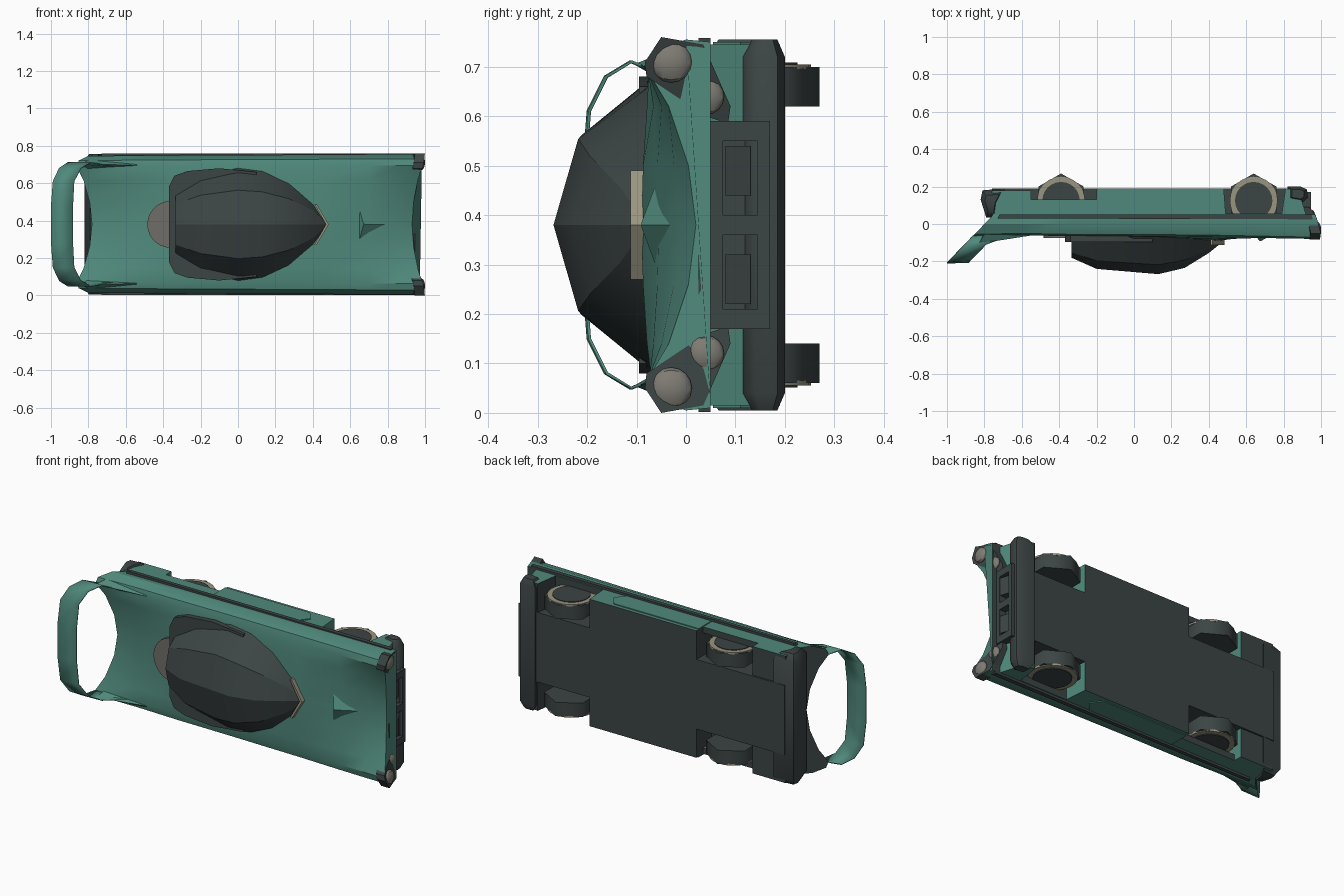
import bpy, bmesh, math
from mathutils import Matrix, Vector

cube = bpy.data.objects.get("Cube")
if cube:
    bpy.data.objects.remove(cube, do_unlink=True)


def material(name, rgb):
    m = bpy.data.materials.new(name)
    m.use_nodes = True
    m.diffuse_color = (*rgb, 1)
    m.node_tree.nodes["Principled BSDF"].inputs["Base Color"].default_value = (*rgb, 1)
    return m


TEAL = material("teal paint", (0.08, 0.25, 0.2))
DARK = material("dark trim", (0.045, 0.058, 0.058))
TAN = material("tan whitewall", (0.32, 0.3, 0.22))
LAMP = material("warm grey lamp", (0.21, 0.2, 0.175))
GREY = material("dull grey panel", (0.16, 0.155, 0.14))

# Car frame: x forward, y across, z up; the car rests on its side
STAND = Matrix.Translation((0, 0, 0.38)) @ Matrix.Rotation(math.pi / 2, 4, 'X')


def finish(name, bm, mats, rule=None, smooth=30):
    bmesh.ops.recalc_face_normals(bm, faces=bm.faces)
    bm.normal_update()
    if rule:
        for f in bm.faces:
            f.material_index = int(rule(f.normal, f.calc_center_median()))
    bm.transform(STAND)
    mesh = bpy.data.meshes.new(name)
    bm.to_mesh(mesh)
    bm.free()
    ob = bpy.data.objects.new(name, mesh)
    bpy.context.collection.objects.link(ob)
    for m in mats:
        mesh.materials.append(m)
    if smooth:
        bpy.ops.object.select_all(action='DESELECT')
        ob.select_set(True)
        bpy.context.view_layer.objects.active = ob
        bpy.ops.object.shade_smooth_by_angle(angle=math.radians(smooth))
    return ob


def loft(name, rings, mats, rule=None, caps=True, closed=True, smooth=30):
    bm = bmesh.new()
    rows = [[bm.verts.new(p) for p in r] for r in rings]
    n = len(rows[0])
    for a, b in zip(rows, rows[1:]):
        for i in range(n if closed else n - 1):
            j = (i + 1) % n
            bm.faces.new((a[i], a[j], b[j], b[i]))
    if caps:
        bm.faces.new(rows[0])
        bm.faces.new(rows[-1])
    return finish(name, bm, mats, rule, smooth)


def prism(name, outline, axis, lo, hi, mats, rule=None, smooth=30):
    """Extrude an outline along one axis of the car frame."""
    def put(p, t):
        c = list(p)
        c.insert(axis, t)
        return c
    return loft(name, [[put(p, t) for p in outline] for t in (lo, hi)], mats, rule, smooth=smooth)


def box(name, x, y, z, mat):
    return prism(name, [(x[0], y[0]), (x[1], y[0]), (x[1], y[1]), (x[0], y[1])], 2, *z, [mat])


def disc(r, n, cx, cz, turn=0):
    return [(cx + r * math.sin(turn + math.tau * i / n), cz + r * math.cos(turn + math.tau * i / n))
            for i in range(n)]


def mirrored(half):
    return half + [(x, -y) for x, y in reversed(half)]


def nose_x(y, z):
    return 0.935 + 0.05 * (y / 0.38) ** 2 + 0.22 * z


def tail_x(z):
    return -0.80 - 0.95 * z


# Upper body: swept deck between raised fenders
def body_ring(x, centre, fender, width):
    d = fender - centre
    half = [(0.12, centre + 0.15 * d), (0.24, centre + 0.55 * d), (0.315, fender),
            (0.35, fender - 0.01), (0.375, 0.0), (0.37, -0.05)]
    half = [(y * width, z) for y, z in half]
    pts = [(0, centre)] + half + [(-y, z) for y, z in reversed(half)]
    place = {"tail": lambda y, z: tail_x(z), "nose": nose_x}.get(x, lambda y, z: x)
    return [(place(y, z), y, z) for y, z in pts]


loft("upper_body", [body_ring(*s) for s in (
    ("tail", -0.02, 0.065, 0.975), (-0.6, 0.035, 0.06, 0.98), (-0.35, 0.06, 0.065, 0.985),
    (0, 0.075, 0.065, 0.99), (0.45, 0.09, 0.07, 0.995), (0.7, 0.055, 0.075, 1),
    (0.85, 0.015, 0.078, 1), ("nose", -0.02, 0.08, 1))], [TEAL, DARK],
    lambda n, c: n.x < -0.6 or n.z < -0.8)

# Lower body: centre floor, wheel well layer and outer skirts
under = lambda n, c: n.z < -0.5 or n.x < -0.8
box("floor_pan", (-0.76, 0.88), (-0.2, 0.2), (-0.19, -0.04), DARK)
for side, s in (("left", 1), ("right", -1)):
    for part, lo, hi, arch in (("well", 0.2, 0.33, -0.055), ("skirt", 0.33, 0.365, -0.13)):
        outline = [(-0.76, -0.05), (0.92, -0.05), (0.88, -0.18), (0.81, -0.19), (0.79, -0.055),
                   (0.49, -0.055), (0.48, -0.19), (-0.2, -0.19), (-0.2, arch), (-0.55, arch),
                   (-0.55, -0.18), (-0.76, -0.18)]
        prism(f"{side}_{part}", outline, 1, s * lo, s * hi, [TEAL, DARK], under)

    # Side strip and pointed door panel
    prism(f"{side}_side_strip", [(-0.73, -0.03), (0.955, -0.025), (0.95, -0.05), (-0.72, -0.05)],
          1, s * 0.362, s * 0.378, [DARK])
    prism(f"{side}_door_panel", [(-0.2, -0.055), (0.34, -0.055), (0.385, -0.11), (0.34, -0.17),
                                 (-0.2, -0.17)], 1, s * 0.364, s * 0.37, [TEAL])

    # Six-sided tyres with whitewalls and hubs
    for end, x in (("front", 0.64), ("rear", -0.39)):
        prism(f"{end}_{side}_tyre", disc(0.14, 6, x, -0.13), 1, s * 0.24, s * 0.32, [DARK], smooth=65)
        prism(f"{end}_{side}_whitewall", disc(0.128, 24, x, -0.125), 1, s * 0.315, s * 0.325, [TAN])
        prism(f"{end}_{side}_hub", disc(0.1, 24, x, -0.125), 1, s * 0.315, s * 0.329, [DARK])

    # Headlight surround following the nose
    edge = [(0.33, 0.083), (0.38, 0.05), (0.365, -0.035), (0.24, -0.09), (0.205, -0.085),
            (0.22, -0.04), (0.30, 0.08)]
    loft(f"{side}_headlight_surround",
         [[(nose_x(y, z) + d, s * y, z) for y, z in edge] for d in (-0.05, 0.003)], [DARK])
    for lamp, y, z, r in (("outer", 0.33, 0.03, 0.042), ("inner", 0.26, -0.04, 0.037)):
        bm = bmesh.new()
        bmesh.ops.create_uvsphere(bm, u_segments=12, v_segments=8, radius=r)
        bm.transform(Matrix.Translation((nose_x(y, z), s * y, z)) @ Matrix.Diagonal((0.5, 1, 1, 1)))
        finish(f"{side}_{lamp}_lamp", bm, [LAMP])

    # Fin root blending the wing into the deck
    loft(f"{side}_fin_root", [[(-0.54, s * 0.32, 0.06), (-0.54, s * 0.315, 0.06), (-0.54, s * 0.31, 0.06)],
                              [(-0.8, s * 0.345, 0.055), (-0.83, s * 0.325, 0.105), (-0.8, s * 0.29, 0.045)]],
         [TEAL])

    # Grille inserts
    yc = s * 0.11
    prism(f"{side}_grille_insert", [(0.9, -0.13), (0.93, -0.13), (0.945, -0.08), (0.9, -0.08)],
          1, yc - 0.05, yc + 0.05, [DARK])

# Arched rear wing
half_wing = [(0.31, 0.06, -0.66), (0.33, 0.11, -0.79), (0.30, 0.16, -0.84), (0.23, 0.195, -0.875),
             (0.1, 0.205, -0.882)]
arch = half_wing + [(-y, z, f) for y, z, f in reversed(half_wing)]
wing = loft("rear_wing", [[(f, y, z) for y, z, f in arch],
                          [(max(tail_x(z) - 0.005, -1), y, z + 0.003) for y, z, f in arch]],
            [TEAL], caps=False, closed=False)
solid = wing.modifiers.new("thickness", 'SOLIDIFY')
solid.thickness = 0.006
solid.offset = 0

# Faceted canopy
rings = []
for x, w, h in ((-0.335, 0.18, 0.18), (-0.2, 0.26, 0.24), (0, 0.305, 0.257), (0.13, 0.29, 0.268),
                (0.27, 0.23, 0.235), (0.4, 0.125, 0.155), (0.475, 0.015, 0.095)):
    rise = 0.06 + 0.76 * (h - 0.06)
    rings.append([(x, -w, 0.06), (x, -0.6 * w, rise), (x, 0, h), (x, 0.6 * w, rise), (x, w, 0.06)])
loft("canopy", rings, [DARK], smooth=25)
prism("cockpit_rim", mirrored([(-0.37, 0.2), (-0.34, 0.26), (-0.27, 0.285), (-0.1, 0.3), (0.1, 0.28)]),
      2, 0.04, 0.095, [DARK])
prism("rear_deck_panel", disc(0.125, 28, -0.36, 0), 2, 0.03, 0.075, [GREY])
prism("windscreen_strip", [(0.42, 0.11), (0.485, 0), (0.42, -0.11), (0.408, -0.11), (0.47, 0), (0.408, 0.11)],
      2, 0.075, 0.112, [TAN])

# Hood scoop
loft("hood_scoop", [[(0.65, -0.08, 0.062), (0.79, 0, 0.03), (0.65, 0.08, 0.062)],
                    [(0.67, -0.005, 0.09), (0.68, 0, 0.09), (0.67, 0.005, 0.09)]], [TEAL], smooth=0)

# Grille frame
box("grille_back", (0.85, 0.905), (-0.2, 0.2), (-0.165, -0.03), DARK)
for name, y, z in (("top", (-0.21, 0.21), (-0.075, -0.025)), ("bottom", (-0.2, 0.2), (-0.17, -0.145)),
                   ("left", (0.17, 0.21), (-0.17, -0.025)), ("right", (-0.21, -0.17), (-0.17, -0.025)),
                   ("middle", (-0.02, 0.02), (-0.165, -0.065))):
    box(f"grille_{name}_bar", (0.88, 0.945), y, z, DARK)

# Bumpers with tapered ends
front = [(0.82, -0.13), (0.9, -0.115), (0.93, -0.14), (0.925, -0.185), (0.89, -0.2), (0.82, -0.2)]
rear = [(-0.69, -0.19), (-0.73, -0.11), (-0.74, -0.035), (-0.79, -0.035), (-0.82, -0.13), (-0.81, -0.18)]
for name, shape in (("front_bumper", front), ("rear_bumper", rear)):
    cx = sum(p[0] for p in shape) / 6
    cz = sum(p[1] for p in shape) / 6
    loft(name, [[(cx + (x - cx) * k, y, cz + (z - cz) * k) for x, z in shape]
                for y, k in ((-0.375, 0.6), (-0.34, 1), (0.34, 1), (0.375, 0.6))], [DARK], smooth=50)
